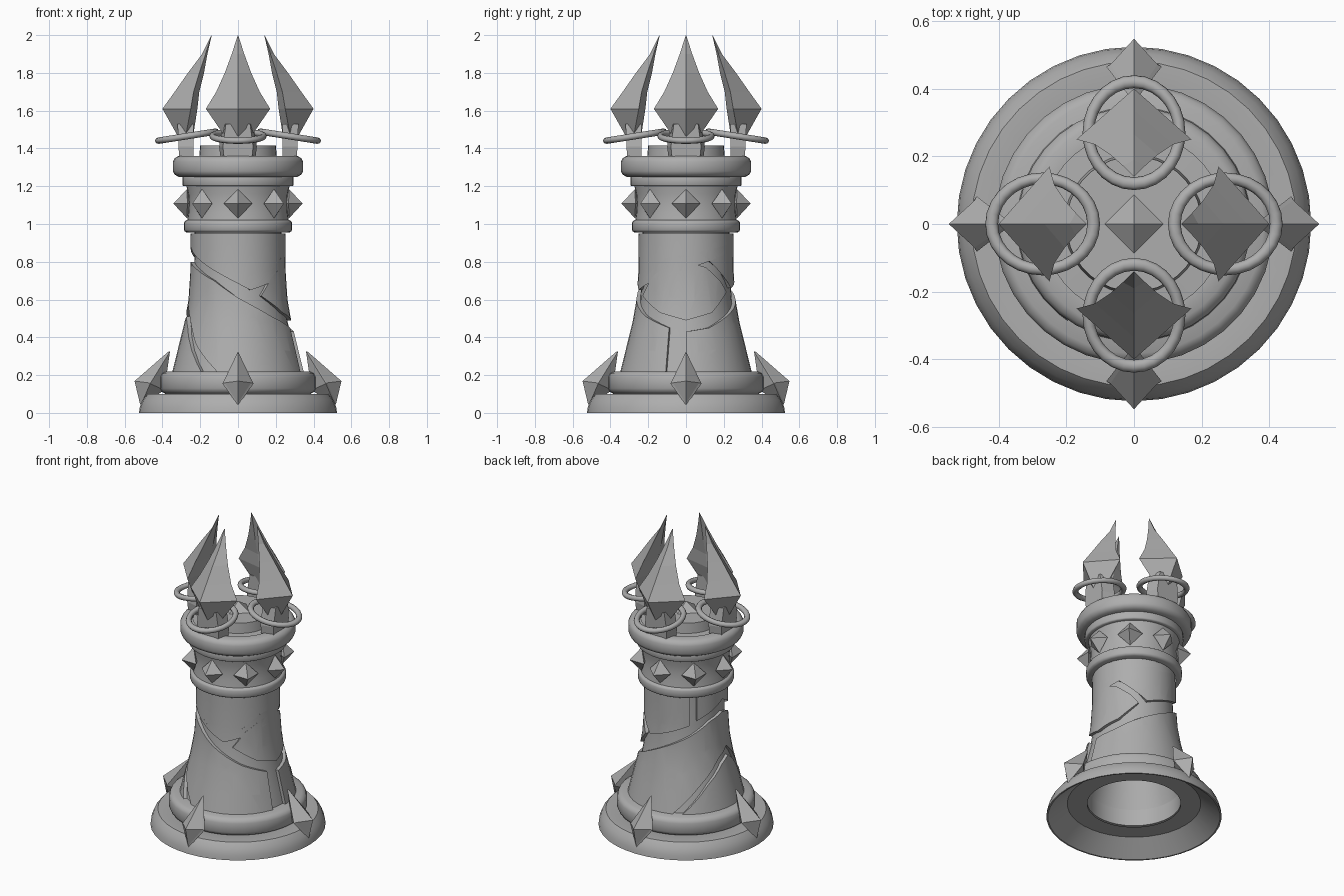
import bpy, bmesh, math
from math import sin, cos, radians
from mathutils import Vector

cube = bpy.data.objects.get("Cube")
if cube:
    bpy.data.objects.remove(cube, do_unlink=True)

stone = bpy.data.materials.new("grey_stone")
stone.use_nodes = True
GREY = (0.42, 0.42, 0.42, 1)
stone.diffuse_color = GREY
stone.node_tree.nodes["Principled BSDF"].inputs["Base Color"].default_value = GREY

QUARTERS = (0, 90, 180, 270)


def place(t, r, z, a):
    """Tangent, radius and height at a heading (0 = front, 90 = +x)."""
    a = radians(a)
    return Vector((r * sin(a) + t * cos(a), -r * cos(a) + t * sin(a), z))


def finish(obj, smooth=None):
    obj.data.materials.clear()
    obj.data.materials.append(stone)
    if smooth:
        bpy.ops.object.select_all(action='DESELECT')
        obj.select_set(True)
        bpy.context.view_layer.objects.active = obj
        bpy.ops.object.shade_smooth_by_angle(angle=radians(smooth))
    return obj


def make(name, bm, smooth=None):
    bmesh.ops.recalc_face_normals(bm, faces=bm.faces)
    mesh = bpy.data.meshes.new(name)
    bm.to_mesh(mesh)
    bm.free()
    obj = bpy.data.objects.new(name, mesh)
    bpy.context.collection.objects.link(obj)
    return finish(obj, smooth)


def lathe(name, profile, steps=36):
    bm = bmesh.new()
    vs = [bm.verts.new((r, 0, z)) for r, z in profile]
    es = [bm.edges.new(p) for p in zip(vs, vs[1:])]
    bmesh.ops.spin(bm, geom=vs + es, cent=(0, 0, 0), axis=(0, 0, 1),
                   angle=math.tau, steps=steps)
    bmesh.ops.remove_doubles(bm, verts=bm.verts, dist=0.0005)
    return make(name, bm, 35)


def band(name, r_in, r_out, z0, z1, soft):
    """Ring with rounded outer edges."""
    return lathe(name, [(r_in, z0), (r_out - soft, z0), (r_out - soft * 0.3, z0 + soft * 0.4),
                        (r_out, z0 + soft), (r_out, z1 - soft), (r_out - soft * 0.3, z1 - soft * 0.4),
                        (r_out - soft, z1), (r_in, z1), (r_in, z0)])


def loft(name, sections, a):
    """Skin four-point sections given as lists of (t, r, z)."""
    bm = bmesh.new()
    rows = [[bm.verts.new(place(*p, a)) for p in s] for s in sections]
    for lo, hi in zip(rows, rows[1:]):
        for i in range(4):
            j = (i + 1) % 4
            bm.faces.new((lo[i], lo[j], hi[j], hi[i]))
    bm.faces.new(rows[0])
    bm.faces.new(rows[-1])
    return make(name, bm)


def gem(name, top, bottom, outer, inner, side, width, a, rim=0):
    """Kite-shaped stud; points are (radius, height)."""
    bm = bmesh.new()
    t, b, o, i = [bm.verts.new(place(0, *p, a)) for p in (top, bottom, outer, inner)]
    l, r = [bm.verts.new(place(s * width, *side, a)) for s in (-1, 1)]
    for mid in (o, i):
        for p, q in ((t, l), (l, b), (b, r), (r, t)):
            bm.faces.new((p, q, mid))
    bmesh.ops.recalc_face_normals(bm, faces=bm.faces)
    if rim:
        bmesh.ops.inset_region(bm, faces=list(o.link_faces), thickness=rim, depth=-rim * 0.4)
    return make(name, bm)


# Column taper, shared by the core and its raised plates
TAPER = [(0.2, 0.352), (0.33, 0.32), (0.48, 0.283), (0.6, 0.262), (0.75, 0.252), (0.97, 0.25)]
DEPTH = 0.02


def radius(z):
    for (z0, r0), (z1, r1) in zip(TAPER, TAPER[1:]):
        if z <= z1:
            return r0 + (r1 - r0) * (z - z0) / (z1 - z0)
    return TAPER[-1][1]


def plate(name, outline):
    """Raised plate wrapped on the column; outline is (heading, height)."""
    bm = bmesh.new()
    bm.faces.new([bm.verts.new((a, 0, z)) for a, z in outline])
    bmesh.ops.triangulate(bm, faces=bm.faces)
    cuts = [((a, 0, 0), (1, 0, 0)) for a in range(-270, 271, 10)]
    cuts += [((0, 0, z), (0, 0, 1)) for z, _ in TAPER[1:-1]]
    for co, no in cuts:
        bmesh.ops.bisect_plane(bm, geom=bm.verts[:] + bm.edges[:] + bm.faces[:],
                               dist=1e-5, plane_co=co, plane_no=no)
    out = bmesh.ops.extrude_face_region(bm, geom=bm.faces[:])["geom"]
    raised = {v for v in out if isinstance(v, bmesh.types.BMVert)}
    for v in bm.verts:
        a, _, z = v.co
        v.co = place(0, radius(z) - (0 if v in raised else DEPTH * 1.5), z, a)
    return make(name, bm, 40)


# Foot: hollow flare with a flat underside ring
lathe("foot", [(0.40, 0.09), (0.515, 0), (0.524, 0), (0.52, 0.03), (0.505, 0.07), (0.48, 0.1),
               (0.3, 0.1), (0.28, 0.09), (0.40, 0.09)], 40)
band("foot_ring", 0.28, 0.413, 0.1, 0.22, 0.03)

# Hollow column
shell = [(r - DEPTH, z) for z, r in TAPER]
lathe("column", shell + [(0, 0.97), (0, 0.94)] + [(r - 0.05, z) for r, z in reversed(shell[:-1])]
      + shell[:1])

# Raised plates around the column
plate("upper_plate", [(-130, .95), (220, .95), (220, .76), (185, .70), (158, .66), (140, .75),
                      (115, .82), (90, .84), (65, .82), (40, .74), (15, .65), (-20, .76),
                      (-60, .86), (-85, .88), (-130, .79)])
plate("lens_plate", [(28, .62), (45, .72), (68, .785), (90, .80), (115, .77), (135, .70), (146, .64),
                     (120, .53), (90, .49), (60, .53)])
plate("spiral_plate", [(72, .21), (72, .45), (40, .51), (0, .61), (-30, .70), (-65, .77),
                       (-85, .80), (-110, .77), (-140, .69), (-180, .60), (-215, .52),
                       (-245, .45), (-270, .43), (-270, .21), (-160, .21), (-130, .38),
                       (-100, .52), (-80, .57), (-65, .50), (-45, .36), (-17, .21)])
plate("peak_plate", [(-150, .21), (-120, .38), (-95, .48), (-80, .51), (-68, .46),
                     (-50, .33), (-33, .21)])

# Neck bands and crown platform
band("lower_neck_ring", 0.2, 0.287, 0.955, 1.02, 0.015)
lathe("neck", [(0, 1.01), (0.27, 1.01), (0.263, 1.06), (0.26, 1.11), (0.264, 1.16), (0.275, 1.21),
               (0, 1.21)])
band("upper_neck_ring", 0.2, 0.295, 1.2, 1.255, 0.008)
band("crown_ring", 0.27, 0.345, 1.25, 1.36, 0.03)
lathe("platform", [(0, 1.24), (0.29, 1.24), (0.29, 1.345), (0.206, 1.35), (0.2, 1.415), (0, 1.415)])

# Studs around the neck
for k in range(8):
    gem(f"neck_stud_{k}", (0.27, 1.185), (0.27, 1.03), (0.342, 1.108), (0.24, 1.108),
        (0.268, 1.108), 0.075, k * 45)

# Centre stud on the platform
bm = bmesh.new()
bmesh.ops.create_cone(bm, cap_ends=True, segments=4, radius1=0.095, radius2=0.0, depth=0.06)
bmesh.ops.translate(bm, verts=bm.verts, vec=(0, 0, 1.44))
make("platform_stud", bm)

# Crown blades: height, half width, inner, edge and outer radius
BLADE = [(1.45, .06, .24, .28, .31), (1.61, .17, .215, .25, .40), (1.70, .115, .205, .235, .335),
         (1.80, .07, .18, .205, .265), (1.90, .033, .162, .172, .19), (2.0, .001, .139, .14, .141)]
STEM = [(1.33, .09, .235, .31), (1.41, .1, .235, .315), (1.53, .08, .235, .32)]

for a in QUARTERS:
    loft(f"blade_{a}", [[(0, i, z), (w, e, z), (0, o, z), (-w, e, z)]
                        for z, w, i, e, o in BLADE], a)
    loft(f"blade_stem_{a}", [[(-w, i, z), (w, i, z), (w * 0.8, o, z), (-w * 0.8, o, z)]
                             for z, w, i, o in STEM], a)
    # Tilted hoop around each blade
    bpy.ops.mesh.primitive_torus_add(major_segments=28, minor_segments=8, major_radius=0.135,
                                     minor_radius=0.017, location=place(0, 0.27, 1.465, a),
                                     rotation=(0, radians(9), radians(a - 90)))
    hoop = bpy.context.object
    hoop.name = f"hoop_{a}"
    hoop.scale.x = 1.13
    finish(hoop, 60)
    # Spiked stud on the foot
    gem(f"foot_stud_{a}", (0.36, 0.325), (0.515, 0.04), (0.553, 0.17), (0.39, 0.12),
        (0.465, 0.155), 0.082, a, rim=0.014)
